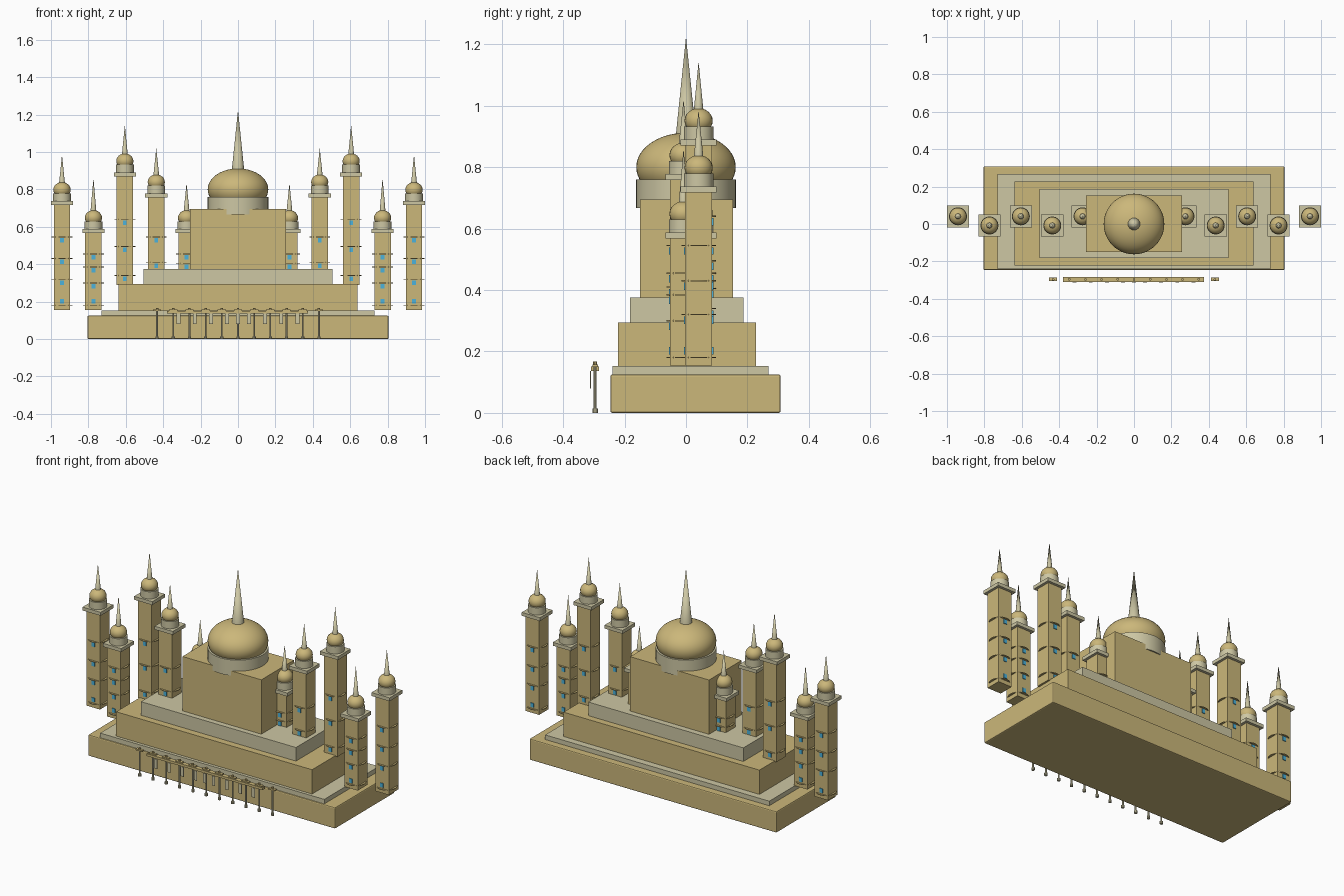
import bpy
from math import radians

cube = bpy.data.objects.get("Cube")
if cube:
    bpy.data.objects.remove(cube, do_unlink=True)


def material(name, rgb):
    m = bpy.data.materials.new(name)
    m.use_nodes = True
    m.diffuse_color = (*rgb, 1)
    bsdf = next(n for n in m.node_tree.nodes if n.type == 'BSDF_PRINCIPLED')
    bsdf.inputs["Base Color"].default_value = (*rgb, 1)
    return m


SAND = material("sandstone", (0.60, 0.475, 0.195))
PALE = material("pale_stone", (0.61, 0.57, 0.37))
BLUE = material("window_blue", (0.07, 0.45, 0.72))


def finish(name, mat, smooth=False):
    ob = bpy.context.object
    ob.name = name
    ob.data.materials.append(mat)
    if smooth:
        bpy.ops.object.shade_smooth_by_angle(angle=radians(35))
    return ob


def box(name, mat, x, y, z, bevel=0):
    """Box spanning the (low, high) pairs x, y and z."""
    spans = (x, y, z)
    bpy.ops.mesh.primitive_cube_add(size=1, location=[(a + b) / 2 for a, b in spans])
    ob = bpy.context.object
    ob.scale = [b - a for a, b in spans]
    bpy.ops.object.transform_apply(location=False, rotation=False, scale=True)
    if bevel:
        mod = ob.modifiers.new("soft_edge", 'BEVEL')
        mod.width = bevel
        mod.segments = 2
    return finish(name, mat)


def around(c, half):
    return (c - half, c + half)


def drum(name, mat, x, y, z, r, sides=32, tip=None):
    """Upright cylinder, or a cone when tip is given."""
    top = r if tip is None else tip
    bpy.ops.mesh.primitive_cone_add(vertices=sides, radius1=r, radius2=top, depth=z[1] - z[0],
                                    location=(x, y, sum(z) / 2))
    return finish(name, mat, True)


def dome(name, mat, x, y, z, r, rz, sides=32):
    bpy.ops.mesh.primitive_uv_sphere_add(segments=sides, ring_count=sides // 2, radius=r,
                                         location=(x, y, z))
    bpy.context.object.scale.z = rz / r
    bpy.ops.object.transform_apply(location=False, rotation=False, scale=True)
    return finish(name, mat, True)


# Stepped platform and main hall
box("plinth", SAND, (-0.805, 0.805), (-0.246, 0.308), (0, 0.125), 0.006)
box("plinth_step", PALE, (-0.73, 0.73), (-0.24, 0.268), (0.12, 0.152))
box("lower_terrace", SAND, (-0.638, 0.638), (-0.222, 0.228), (0.15, 0.295))
box("upper_terrace", PALE, (-0.505, 0.505), (-0.182, 0.188), (0.29, 0.375))
box("main_hall", SAND, (-0.257, 0.257), (-0.15, 0.153), (0.37, 0.695))

# Great dome
drum("dome_drum", PALE, 0, 0, (0.667, 0.76), 0.162, 48)
dome("great_dome", SAND, 0, 0, 0.80, 0.162, 0.112, 48)
drum("great_spire", PALE, 0, 0, (0.895, 1.225), 0.034, 24, 0)


def tower(name, x, y, foot, top, tip, floors):
    box(name + "_shaft", SAND, around(x, 0.044), around(y, 0.044), (foot, top))
    box(name + "_cornice", PALE, around(x, 0.059), around(y, 0.059), (top, top + 0.02))
    drum(name + "_drum", PALE, x, y, (top + 0.02, top + 0.062), 0.048)
    dome(name + "_dome", SAND, x, y, top + 0.081, 0.046, 0.041, 24)
    drum(name + "_spire", PALE, x, y, (top + 0.112, tip), 0.016, 16, 0)
    for i, z in enumerate(floors):
        # Thin round ledge, with a window below it on front and back
        drum(f"{name}_ledge_{i}", SAND, x, y, (z - 0.002, z + 0.002), 0.056, 24)
        for face in (-1, 1):
            box(f"{name}_window_{i}", BLUE, around(x, 0.010),
                around(y + face * 0.045, 0.003), around(z - 0.018 if z > 0.2 else z + 0.022, 0.012))


# Towers: distance from the middle, depth, foot, shaft top, spire tip, ledge heights
TOWERS = {
    "outer_tower": (0.941, 0.041, 0.155, 0.717, 0.985, (0.545, 0.43, 0.32, 0.18)),
    "short_tower": (0.773, -0.008, 0.155, 0.567, 0.86, (0.455, 0.385, 0.30, 0.18)),
    "tall_tower": (0.605, 0.041, 0.29, 0.87, 1.144, (0.64, 0.495, 0.34)),
    "inner_tower": (0.437, -0.008, 0.37, 0.758, 1.02, (0.545, 0.41)),
    "hall_tower": (0.275, 0.041, 0.37, 0.567, 0.834, (0.455, 0.405)),
}
for label, (x, *rest) in TOWERS.items():
    for side, sign in (("left", 1), ("right", -1)):
        tower(f"{side}_{label}", sign * x, *rest)

# Row of lamp posts joined by a rail, with hanging panels
FENCE_Y = -0.296
box("fence_rail", SAND, (-0.38, 0.375), around(FENCE_Y, 0.013), (0.137, 0.151))
for i in range(11):
    x = (i - 5) * 0.0865
    drum(f"post_{i}", PALE, x, FENCE_Y, (0, 0.15), 0.005, 10)
    drum(f"post_foot_{i}", PALE, x, FENCE_Y, (0, 0.014), 0.009, 10)
    box(f"post_cap_{i}", SAND, around(x, 0.022), around(FENCE_Y, 0.009), (0.15, 0.158))
    drum(f"post_knob_{i}", SAND, x, FENCE_Y, (0.156, 0.167), 0.007, 10)
    if 0 < i < 10:
        px = x + (0.028 if i < 6 else -0.028) if i != 5 else x
        box(f"hanging_panel_{i}", PALE, around(px, 0.010), around(FENCE_Y - 0.015, 0.001), (0.08, 0.137))
